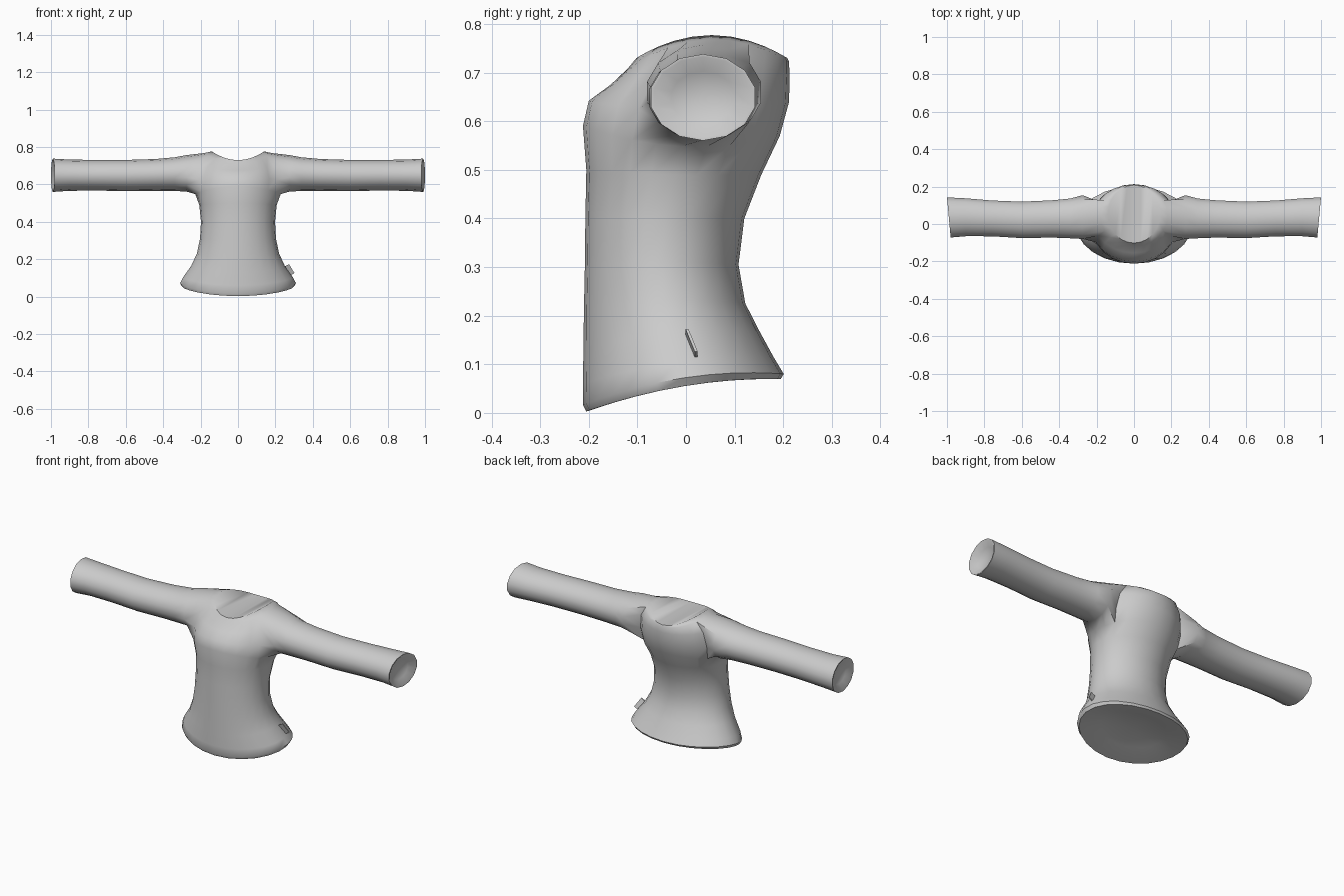
import bpy, bmesh, math

if "Cube" in bpy.data.objects:
    bpy.data.objects.remove(bpy.data.objects["Cube"])

fabric = bpy.data.materials.new("grey_fabric")
fabric.diffuse_color = (0.6, 0.6, 0.6, 1)
fabric.use_nodes = True
fabric.node_tree.nodes["Principled BSDF"].inputs["Base Color"].default_value = fabric.diffuse_color

N = 24
# torso rings: half width, front y, back y, front z, side z, back z
RINGS = [
    (0.300, -0.205, 0.195, 0.003, 0.055, 0.070),
    (0.310, -0.212, 0.201, 0.016, 0.072, 0.080),
    (0.293, -0.212, 0.180, 0.060, 0.105, 0.115),
    (0.250, -0.211, 0.150, 0.130, 0.165, 0.170),
    (0.220, -0.210, 0.122, 0.210, 0.230, 0.225),
    (0.203, -0.208, 0.108, 0.305, 0.310, 0.305),
    (0.198, -0.207, 0.120, 0.400, 0.400, 0.400),
    (0.207, -0.205, 0.155, 0.500, 0.490, 0.490),
    (0.228, -0.212, 0.193, 0.590, 0.548, 0.570),
    (0.235, -0.200, 0.212, 0.642, 0.620, 0.640),
    (0.220, -0.155, 0.213, 0.675, 0.705, 0.690),
    (0.180, -0.120, 0.212, 0.708, 0.768, 0.722),
    (0.140, -0.102, 0.208, 0.730, 0.777, 0.730),
]
ARM_LO, ARM_HI = 8, 11      # armhole lies between these rings

# sleeve rings: x, centre y, half depth, bottom z, top z
SLEEVE = [
    (0.275, 0.037, 0.120, 0.562, 0.757),
    (0.34, 0.030, 0.109, 0.565, 0.745),
    (0.44, 0.027, 0.102, 0.566, 0.736),
    (0.60, 0.022, 0.100, 0.565, 0.731),
    (0.76, 0.030, 0.098, 0.567, 0.731),
    (0.90, 0.036, 0.104, 0.566, 0.733),
    (0.99, 0.035, 0.110, 0.560, 0.738),
]

bm = bmesh.new()


def bridge(a, b):
    for i in range(len(a)):
        j = (i + 1) % len(a)
        bm.faces.new((a[i], a[j], b[j], b[i]))


def hollow_end(loop, direction, rim, depth):
    """Thin turned-in rim closed by a shallow dish."""
    n = len(loop)
    mid = [sum(v.co[i] for v in loop) / n for i in range(3)]

    def ring(scale, push):
        return [bm.verts.new([mid[i] + (v.co[i] - mid[i]) * scale
                              + direction[i] * push for i in range(3)])
                for v in loop]
    inner = ring(1 - rim, 0)
    dish = ring(0.6, depth * 0.75)
    bridge(loop, inner)
    bridge(inner, dish)
    centre = bm.verts.new([mid[i] + direction[i] * depth for i in range(3)])
    for i in range(n):
        bm.faces.new((dish[i], dish[(i + 1) % n], centre))


# torso
rings = []
for rx, yf, yb, zf, zs, zb in RINGS:
    ring = []
    for k in range(N):
        a = 2 * math.pi * k / N
        s = math.sin(a)
        ring.append(bm.verts.new((
            rx * math.cos(a),
            (yf + yb) / 2 + (yb - yf) / 2 * s,
            zs + (zb - zf) / 2 * s + ((zf + zb) / 2 - zs) * s * s)))
    rings.append(ring)
arm_segments = {22, 23, 0, 1, 10, 11, 12, 13}
for l in range(len(rings) - 1):
    for k in range(N):
        if ARM_LO <= l < ARM_HI and k in arm_segments:
            continue
        m = (k + 1) % N
        bm.faces.new((rings[l][k], rings[l][m], rings[l + 1][m], rings[l + 1][k]))

# neck opening, a trough running front to back
neck = rings[-1]
for k in range(N // 2):
    quad = (neck[k], neck[k + 1], neck[-k - 1], neck[-k % N])
    bm.faces.new(list(dict.fromkeys(quad)))

# hem
hollow_end(rings[0], (0, 0, 1), 0.02, 0.03)

# sleeves, grown out of the armholes
path = [(ARM_LO, 0), (ARM_LO, 1)]
path += [(l, 2) for l in range(ARM_LO, ARM_HI)]
path += [(ARM_HI, k) for k in (2, 1, 0, -1)]
path += [(l, -2) for l in range(ARM_HI, ARM_LO, -1)]
path += [(ARM_LO, -2), (ARM_LO, -1)]
for side in (1, -1):
    loop = [rings[l][(k if side > 0 else 12 - k) % N] for l, k in path]
    n = len(loop)
    for x, cy, ry, z0, z1 in SLEEVE:
        new = []
        for j in range(n):
            t = 2 * math.pi * j / n
            slant = 0.01 * math.sin(t) if x > 0.95 else 0
            new.append(bm.verts.new((side * (x + slant), cy + ry * math.sin(t),
                                     (z0 + z1) / 2 - (z1 - z0) / 2 * math.cos(t))))
        bridge(loop, new)
        loop = new
    hollow_end(loop, (-side, 0, 0), 0.06, 0.03)

bmesh.ops.recalc_face_normals(bm, faces=bm.faces)


def finish(bm, name, smooth):
    mesh = bpy.data.meshes.new(name)
    bm.to_mesh(mesh)
    bm.free()
    mesh.materials.append(fabric)
    ob = bpy.data.objects.new(name, mesh)
    bpy.context.collection.objects.link(ob)
    if smooth:
        bpy.context.view_layer.objects.active = ob
        ob.select_set(True)
        bpy.ops.object.shade_smooth_by_angle(angle=math.radians(50))
        ob.select_set(False)


finish(bm, "shirt", True)

# side tag: thin slanted plate at the seam
bm = bmesh.new()
corners = [(0.243, 0.002, 0.158), (0.273, 0.002, 0.173),
           (0.302, 0.021, 0.126), (0.272, 0.021, 0.109)]
front = [bm.verts.new((x, y - 0.003, z)) for x, y, z in corners]
back = [bm.verts.new((x, y + 0.003, z)) for x, y, z in corners]
bm.faces.new(front)
bm.faces.new(back)
bridge(front, back)
bmesh.ops.recalc_face_normals(bm, faces=bm.faces)
finish(bm, "side_tag", False)
